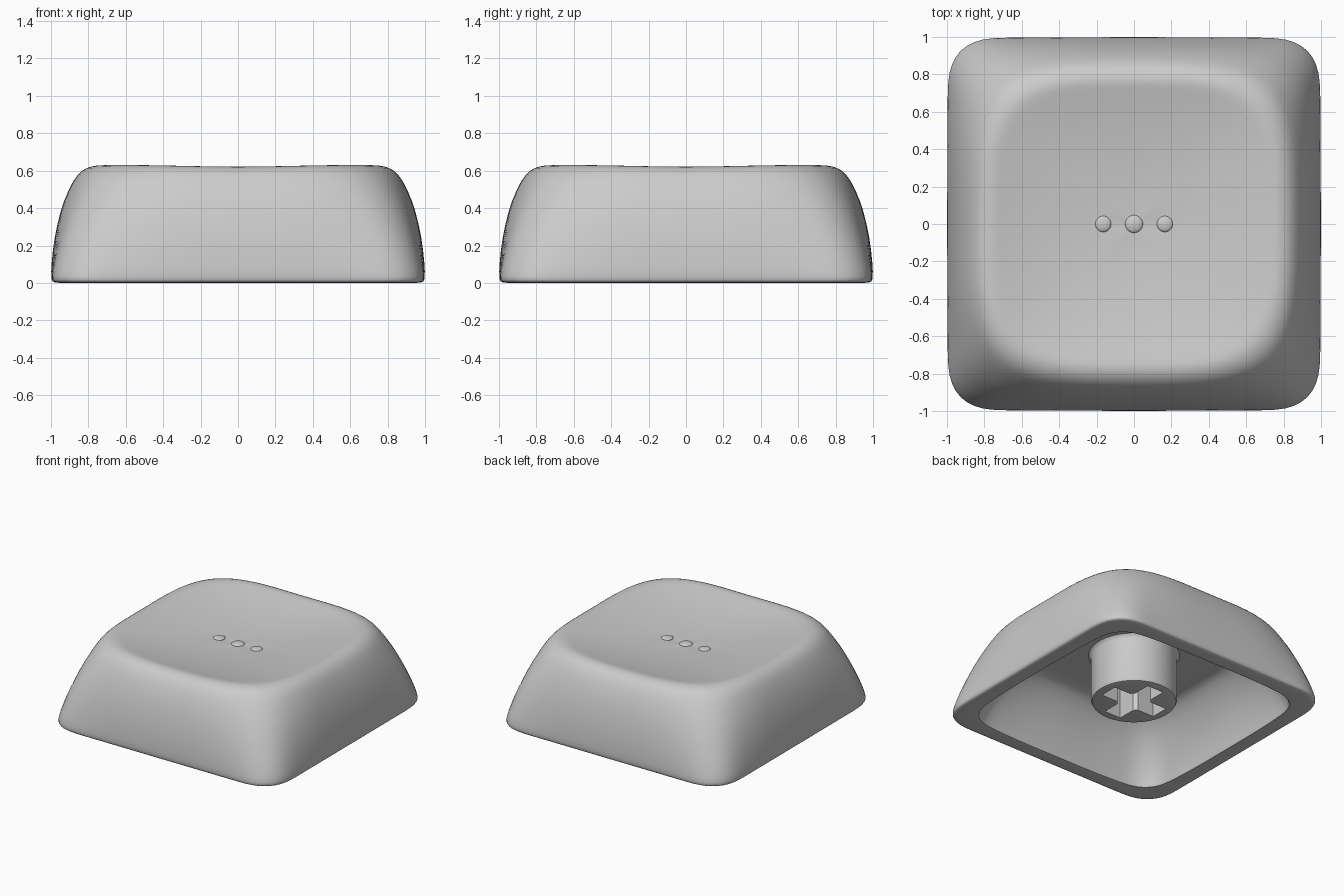
import bpy, bmesh, math

cube = bpy.data.objects.get("Cube")
if cube:
    bpy.data.objects.remove(cube, do_unlink=True)

GREY = (0.6, 0.6, 0.6, 1.0)
grey = bpy.data.materials.new("matte grey plastic")
grey.use_nodes = True
grey.diffuse_color = GREY
bsdf = grey.node_tree.nodes["Principled BSDF"]
bsdf.inputs["Base Color"].default_value = GREY
bsdf.inputs["Roughness"].default_value = 0.6


def make_object(name, bm):
    bmesh.ops.recalc_face_normals(bm, faces=bm.faces[:])
    mesh = bpy.data.meshes.new(name)
    bm.to_mesh(mesh)
    bm.free()
    obj = bpy.data.objects.new(name, mesh)
    bpy.context.scene.collection.objects.link(obj)
    mesh.materials.append(grey)
    return obj


def activate(obj):
    bpy.ops.object.select_all(action='DESELECT')
    obj.select_set(True)
    bpy.context.view_layer.objects.active = obj


def smooth(obj, degrees=35):
    activate(obj)
    bpy.ops.object.shade_smooth_by_angle(angle=math.radians(degrees))


def circle(angle, softness):
    return 1


def soft_square(angle, softness):
    """Radius of a square: 0 is straight with arc corners, 1 is bowed."""
    c, s = abs(math.cos(angle)), abs(math.sin(angle))
    bowed = 1 / (c ** 3.6 + s ** 3.6) ** (1 / 3.6)
    arc = 0.22
    flat = 1 - arc
    straight = 1 / max(c, s)
    if min(c, s) * straight > flat:
        m = flat * (c + s)
        straight = m + math.sqrt(m * m - 2 * flat ** 2 + arc ** 2)
    return straight + (bowed - straight) * softness


def loft(name, shape, rings, count=96, lift=0.0):
    """Closed loft through rings of (half width, softness, height)."""
    bm = bmesh.new()
    loops = []
    for half, softness, z in rings:
        loop = []
        raised = max(0, min(1, (z - 0.5) / 0.11))
        for i in range(count):
            a = 2 * math.pi * i / count
            r = half * shape(a, softness)
            loop.append(bm.verts.new((r * math.cos(a), r * math.sin(a),
                                      z + lift * raised * math.sin(2 * a) ** 2)))
        loops.append(loop)
    for a, b in zip(loops, loops[1:]):
        for i in range(count):
            j = (i + 1) % count
            bm.faces.new((a[i], a[j], b[j], b[i]))
    for loop, ring in ((loops[0], rings[0]), (loops[-1], rings[-1])):
        centre = bm.verts.new((0, 0, ring[2]))
        for i in range(count):
            bm.faces.new((centre, loop[i], loop[(i + 1) % count]))
    return make_object(name, bm)


# Shell: ceiling, inner wall, bottom rim, outer wall and rounded shoulder
DISH_Z, DISH_EDGE, DISH_RISE = 0.538, 0.72, 0.077
rings = [
    (0.2, 0.6, 0.45), (0.5, 0.6, 0.45), (0.6, 0.6, 0.445), (0.65, 0.6, 0.425),
    (0.73, 0.55, 0.35), (0.81, 0.45, 0.22), (0.86, 0.3, 0.08),
    (0.874, 0.25, 0.01), (0.876, 0.25, 0), (0.886, 0.24, 0),
    (0.975, 0, 0), (0.992, 0, 0.006), (1, 0.02, 0.025),
    (0.998, 0.15, 0.1), (0.983, 0.42, 0.24), (0.949, 0.66, 0.39),
    (0.91, 0.8, 0.49), (0.873, 0.88, 0.56), (0.84, 0.92, 0.597),
    (0.8, 0.95, 0.618), (0.76, 0.97, 0.624),
]
# Shallow dish running to the centre of the top
for k in range(10):
    t = 1 - k / 10
    rings.append((DISH_EDGE * t, 1, DISH_Z + DISH_RISE * t * t))
shell = loft("keycap_shell", soft_square, rings, lift=0.009)
sub = shell.modifiers.new("Rounding", 'SUBSURF')
sub.levels = sub.render_levels = 1
activate(shell)
bpy.ops.object.modifier_apply(modifier=sub.name)
smooth(shell, 40)

# Stem: round post with a small flare at the ceiling
stem = loft("stem", circle, [
    (0.285, 0, 0.066), (0.302, 0, 0.071), (0.31, 0, 0.086), (0.31, 0, 0.422),
    (0.316, 0, 0.438), (0.33, 0, 0.452), (0.33, 0, 0.48)])

# Cross-shaped socket cut into the stem
LONG, WIDE, CHAMFER = 0.24, 0.072, 0.025
bm = bmesh.new()
corners = []
for q in range(4):
    c, s = round(math.cos(q * math.pi / 2)), round(math.sin(q * math.pi / 2))
    for x, y in ((LONG, WIDE), (WIDE + CHAMFER, WIDE),
                 (WIDE, WIDE + CHAMFER), (WIDE, LONG)):
        corners.append(bm.verts.new((c * x - s * y, s * x + c * y, 0)))
face = bm.faces.new(corners)
top = bmesh.ops.extrude_face_region(bm, geom=[face])["geom"]
bmesh.ops.translate(bm, vec=(0, 0, 0.42),
                    verts=[v for v in top if isinstance(v, bmesh.types.BMVert)])
cutter = make_object("socket_cutter", bm)
cutter.hide_render = True
cut = stem.modifiers.new("Socket", 'BOOLEAN')
cut.operation = 'DIFFERENCE'
cut.solver = 'EXACT'
cut.object = cutter
activate(stem)
bpy.ops.object.modifier_apply(modifier=cut.name)
bpy.data.objects.remove(cutter, do_unlink=True)
smooth(stem)

# Three raised touch dots across the dish
for name, x, radius in (("left_dot", 0.165, 0.043), ("middle_dot", 0, 0.048),
                        ("right_dot", -0.165, 0.043)):
    bm = bmesh.new()
    bmesh.ops.create_uvsphere(bm, u_segments=24, v_segments=12, radius=radius)
    bmesh.ops.scale(bm, vec=(1, 1, 0.35), verts=bm.verts[:])
    dot = make_object(name, bm)
    dot.location = (x, 0, DISH_Z + DISH_RISE * (x / DISH_EDGE) ** 2)
    smooth(dot)
